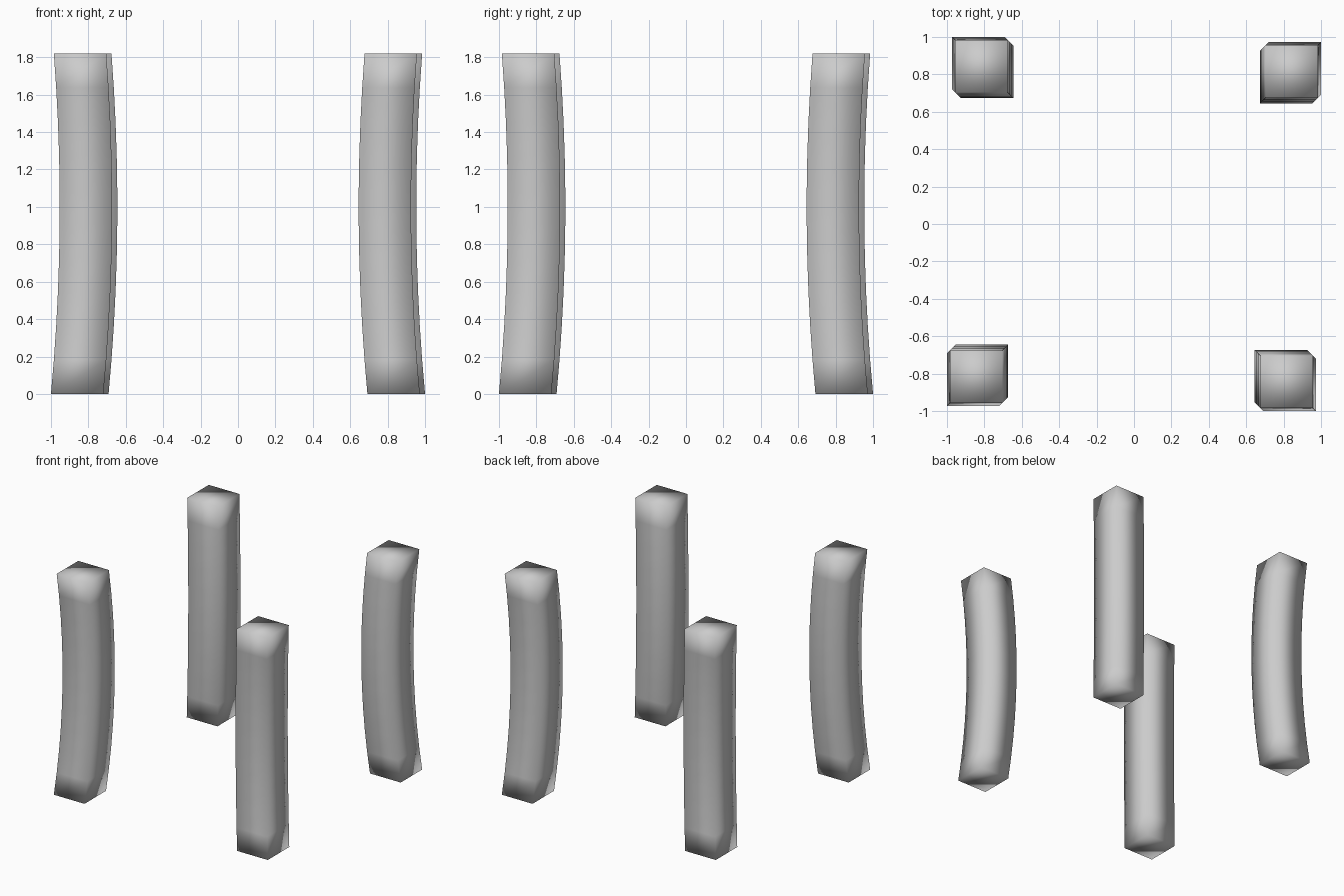
import bpy, bmesh
from math import pi
from mathutils import Matrix

if "Cube" in bpy.data.objects:
    bpy.data.objects.remove(bpy.data.objects["Cube"])

HEIGHT, SIZE, SEGMENTS = 1.82, 0.28, 10


def bow(z):
    # inward diagonal shift of the post at height z
    return 0.094 * z - 0.047 * z * z


def make_post(name, turn):
    # square post, swept upward along a gentle inward bow
    bm = bmesh.new()
    rings = []
    for i in range(SEGMENTS + 1):
        z = HEIGHT * i / SEGMENTS
        x, y = -1.0 + bow(z), -0.972 + bow(z)
        corners = ((x, y), (x + SIZE, y), (x + SIZE, y + SIZE), (x, y + SIZE))
        rings.append([bm.verts.new((cx, cy, z)) for cx, cy in corners])
    for low, high in zip(rings, rings[1:]):
        for k in range(4):
            n = (k + 1) % 4
            bm.faces.new((low[k], low[n], high[n], high[k]))
    # end caps
    bm.faces.new(rings[0][::-1])
    bm.faces.new(rings[-1])
    for face in bm.faces:
        face.smooth = True
    # keep corners crisp, bow smooth
    for edge in bm.edges:
        edge.smooth = edge.calc_face_angle(0) < pi / 6
    bm.transform(Matrix.Rotation(turn, 4, 'Z'))
    mesh = bpy.data.meshes.new(name)
    bm.to_mesh(mesh)
    bm.free()
    bpy.context.collection.objects.link(bpy.data.objects.new(name, mesh))


# four posts, each a quarter turn from the last
for i, name in enumerate(("front_left_leg", "front_right_leg",
                          "back_right_leg", "back_left_leg")):
    make_post(name, i * pi / 2)
